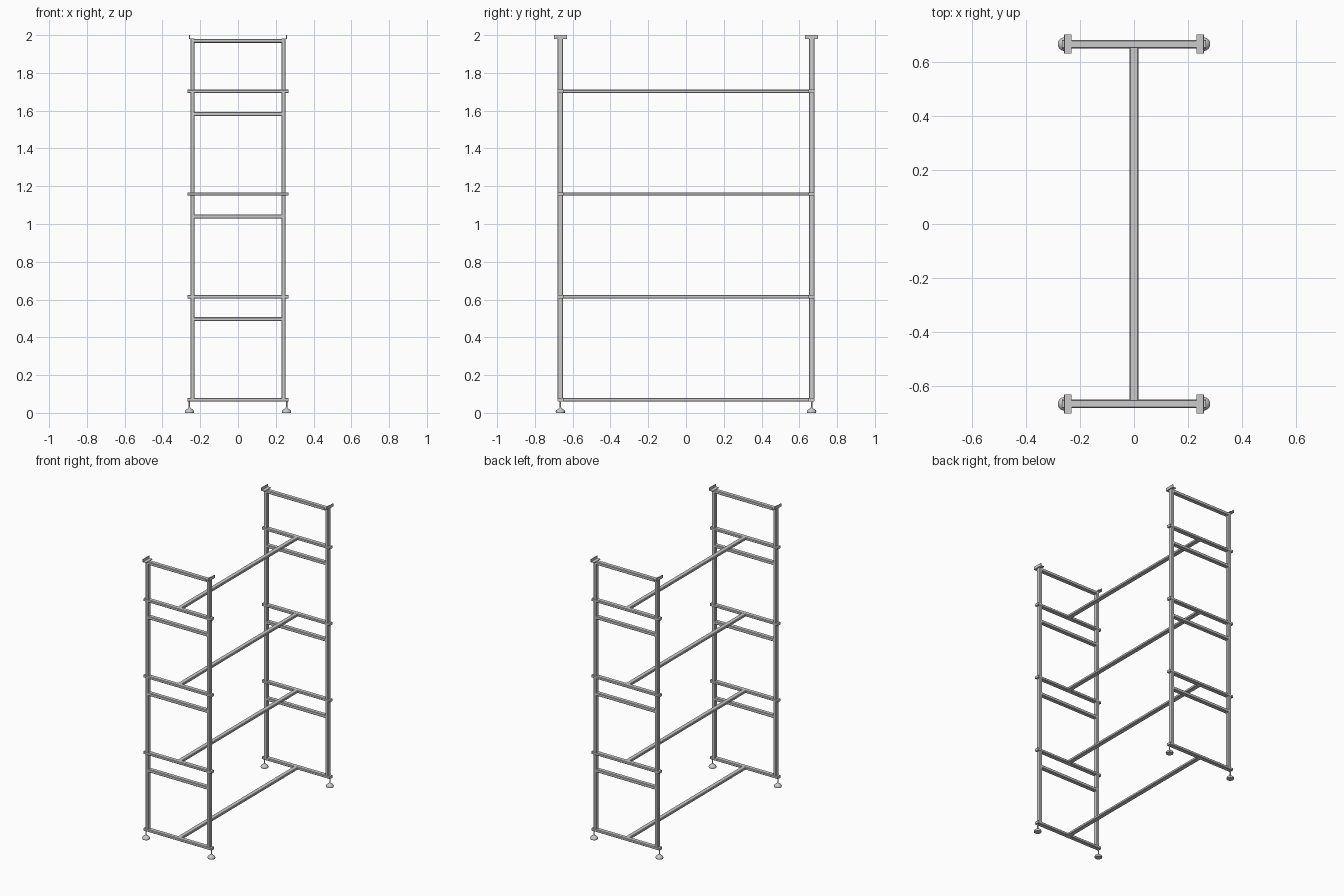
import bpy, bmesh
from math import pi, cos, sin
from mathutils import Matrix, Vector

if "Cube" in bpy.data.objects:
    bpy.data.objects.remove(bpy.data.objects["Cube"])

Y = 0.665            # end-frame offset
X = 0.2405           # post offset
LEVELS = [0.07, 0.615, 1.159, 1.702]


def finish(name, bm):
    bmesh.ops.recalc_face_normals(bm, faces=bm.faces)
    me = bpy.data.meshes.new(name)
    bm.to_mesh(me)
    bm.free()
    ob = bpy.data.objects.new(name, me)
    bpy.context.collection.objects.link(ob)
    bpy.context.view_layer.objects.active = ob
    ob.select_set(True)
    bpy.ops.object.shade_smooth_by_angle(angle=0.6)
    ob.select_set(False)
    return ob


def tube(name, a, b, wide, w, h, r=0.003, n=2):
    """Rectangular bar with eased corners; w is measured along the 'wide' axis."""
    a, b, u = Vector(a), Vector(b), Vector(wide)
    v = (b - a).normalized().cross(u)
    pts = []
    for q, (cx, cy) in enumerate(((1, 1), (-1, 1), (-1, -1), (1, -1))):
        for i in range(n):
            t = pi / 2 * (q + i / (n - 1))
            pts.append((cx * (w / 2 - r) + r * cos(t), cy * (h / 2 - r) + r * sin(t)))
    bm = bmesh.new()
    rings = [[bm.verts.new(p + u * s + v * t) for s, t in pts] for p in (a, b)]
    for i in range(len(pts)):
        j = (i + 1) % len(pts)
        bm.faces.new((rings[0][i], rings[0][j], rings[1][j], rings[1][i]))
    for ring in rings:
        bm.faces.new(ring)
    return finish(name, bm)


def box(name, lo, hi):
    lo, hi = Vector(lo), Vector(hi)
    bm = bmesh.new()
    bmesh.ops.create_cube(bm, size=1, matrix=Matrix.Translation((lo + hi) / 2)
                          @ Matrix.Diagonal((*(abs(c) for c in hi - lo), 1)))
    return finish(name, bm)


def lathe(name, profile, x, y, n=24):
    bm = bmesh.new()
    vs = [bm.verts.new((r, 0, z)) for r, z in profile]
    es = [bm.edges.new(p) for p in zip(vs, vs[1:])]
    bmesh.ops.spin(bm, geom=vs + es, cent=(0, 0, 0), axis=(0, 0, 1),
                   angle=2 * pi, steps=n)
    bmesh.ops.remove_doubles(bm, verts=bm.verts, dist=1e-5)
    bmesh.ops.translate(bm, verts=bm.verts, vec=(x, y, 0))
    return finish(name, bm)


# Levelling foot outline: domed pad, collar, threaded stem
FOOT = [(0, 0), (0.024, 0), (0.025, 0.007), (0.022, 0.014), (0.014, 0.02),
        (0.008, 0.023), (0.004, 0.029), (0.004, 0.063), (0, 0.063)]

for sy in (-1, 1):
    y = Y * sy
    # Cross rails running past the posts
    for z in LEVELS:
        tube("cross_rail", (-0.267, y, z), (0.267, y, z), (0, 1, 0), 0.032, 0.018)
    # Rungs between the posts
    for z in (0.496, 1.04, 1.583, 1.97):
        tube("rung", (-X, y, z), (X, y, z), (0, 1, 0), 0.03, 0.021)
    for sx in (-1, 1):
        x = X * sx
        # Post and its top bracket
        tube("post", (x, y, 0.07), (x, y, 1.981), (0, 1, 0), 0.03, 0.023)
        box("bracket_plate", (sx * 0.231, y - 0.035, 1.979), (sx * 0.259, y + 0.035, 1.983))
        box("bracket_lip", (sx * 0.255, y - 0.035, 1.979), (sx * 0.259, y + 0.035, 2.0))
        lathe("levelling_foot", FOOT, sx * 0.257, y)

# Long stretchers joining the two end frames
for z in LEVELS:
    tube("stretcher", (0, -Y, z), (0, Y, z), (1, 0, 0), 0.032, 0.0175)
